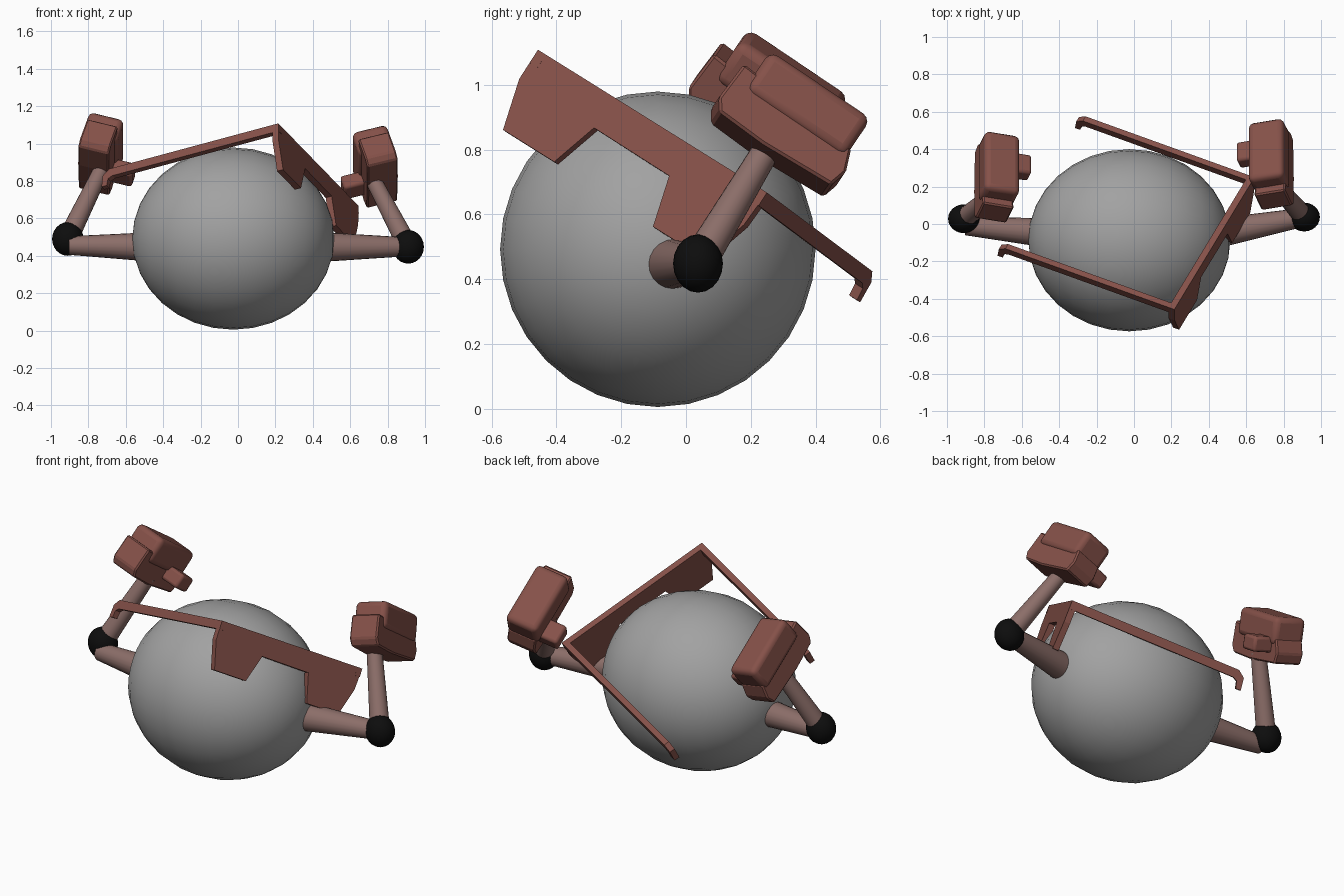
import bpy, bmesh, math
from mathutils import Vector, Matrix

if "Cube" in bpy.data.objects:
    bpy.data.objects.remove(bpy.data.objects["Cube"])


def material(name, rgb):
    m = bpy.data.materials.new(name)
    m.diffuse_color = (*rgb, 1)
    m.use_nodes = True
    m.node_tree.nodes["Principled BSDF"].inputs["Base Color"].default_value = m.diffuse_color
    return m


GREY = material("grey", (0.36, 0.36, 0.36))
RED = material("brick_red", (0.235, 0.082, 0.066))
TAN = material("dusty_pink", (0.26, 0.155, 0.14))
BLACK = material("black", (0.004, 0.004, 0.004))


def finish(bm, name, mat, smooth=None, bevel=0, segments=1):
    bmesh.ops.recalc_face_normals(bm, faces=bm.faces)
    me = bpy.data.meshes.new(name)
    bm.to_mesh(me)
    bm.free()
    ob = bpy.data.objects.new(name, me)
    bpy.context.collection.objects.link(ob)
    me.materials.append(mat)
    if bevel:
        mod = ob.modifiers.new("bevel", 'BEVEL')
        mod.width, mod.segments = bevel, segments
    if smooth:
        bpy.ops.object.select_all(action='DESELECT')
        ob.select_set(True)
        bpy.context.view_layer.objects.active = ob
        bpy.ops.object.shade_smooth_by_angle(angle=math.radians(smooth))
    return ob


def ball(name, mat, centre, radii, u=32, v=16):
    # Poles point along x
    bm = bmesh.new()
    bmesh.ops.create_uvsphere(bm, u_segments=u, v_segments=v, radius=1)
    bm.transform(Matrix.Translation(centre) @ Matrix.Diagonal((*radii, 1))
                 @ Matrix.Rotation(math.pi / 2, 4, 'Y'))
    return finish(bm, name, mat, 60)


def limb(name, a, b, r1, r2):
    a, b = Vector(a), Vector(b)
    d = b - a
    bm = bmesh.new()
    bmesh.ops.create_cone(bm, cap_ends=True, segments=20, radius1=r1,
                          radius2=r2, depth=d.length)
    bm.transform(Matrix.Translation((a + b) / 2)
                 @ d.to_track_quat('Z', 'Y').to_matrix().to_4x4())
    return finish(bm, name, TAN, 40)


def prism(name, points, offset, mat, bevel=0):
    bm = bmesh.new()
    face = bm.faces.new([bm.verts.new(p) for p in points])
    ext = bmesh.ops.extrude_face_region(bm, geom=[face], use_keep_orig=True)
    bmesh.ops.translate(bm, vec=offset,
                        verts=[g for g in ext["geom"] if isinstance(g, bmesh.types.BMVert)])
    return finish(bm, name, mat, None, bevel)


# Round body
ball("body", GREY, (-0.025, -0.087, 0.492), (0.54, 0.487, 0.487))

# Glasses: stepped front plate lying in one tilted plane
left_top, right_top = (-0.457, 1.108), (0.25, 0.667)
lens = [(-0.515, 1.018), (-0.565, 0.861), (-0.407, 0.762), (-0.284, 0.867)]
outline = [left_top] + lens + [(y + 0.463, z - 0.299) for y, z in lens] + [right_top]


def on_plate(p):
    y, z = p
    return Vector((0.216 + 0.426 * (y + 0.457) - 0.289 * (z - 1.107), y, z))


back = Vector((-0.93, 0.335, -0.25)).normalized()
prism("glasses_front", [on_plate(p) for p in outline], back * 0.035, RED)

# Glasses temples with hooked tips
across = (on_plate(right_top) - on_plate(left_top)).normalized()
down = back.cross(across).normalized()
if down.z > 0:
    down.negate()
profile = [(0, 0), (0.99, 0), (1.03, 0.03), (1.04, 0.10), (1.01, 0.10),
           (1.0, 0.06), (0.975, 0.048), (0, 0.048)]
for name, corner, s in (("temple_left", left_top, 1), ("temple_right", right_top, -1)):
    start = on_plate(corner)
    prism(name, [start + back * t + down * h for t, h in profile],
          across * 0.032 * s, RED)

# Arms and hands
palm_profile = [(-0.204, 0.002), (-0.211, -0.133), (-0.185, -0.171), (-0.019, -0.178),
                (0.228, -0.164), (0.244, -0.105), (0.216, -0.03)]
for side, s, shift in (("right", 1, Vector((0, 0, 0))),
                       ("left", -1, Vector((0, -0.068, 0.068)))):
    elbow = Vector((0.91 * s, 0.037 if s > 0 else 0.028, 0.448 if s > 0 else 0.49))
    wrist = Vector((0.72 * s, 0.255, 0.81)) + shift
    ball(side + "_elbow", BLACK, elbow, (0.084, 0.077, 0.09), 20, 12)
    tip = elbow if s > 0 else Vector((-0.90, -0.01, 0.455))
    limb(side + "_upper_arm", (0.44 * s, -0.05, 0.447), tip, 0.08, 0.05)
    limb(side + "_forearm", elbow, wrist, 0.055, 0.042)

    # Hand axes: w sideways, u along the knuckles, v out along the arm
    u = Vector((0, 0.83, -0.56)).normalized()
    w = Vector((0.95 * s, 0.2, 0.2))
    w = (w - u * w.dot(u)).normalized()
    v = w.cross(u)
    if v.z < 0:
        v.negate()
    centre = Vector((0.725 * s, 0.335, 0.93)) + shift

    def block(name, pos, size, bevel, segments):
        bm = bmesh.new()
        bmesh.ops.create_cube(bm, size=1)
        rot = Matrix((w, u, v)).transposed().to_4x4()
        where = centre + w * pos[0] + u * pos[1] + v * pos[2]
        bm.transform(Matrix.Translation(where) @ rot @ Matrix.Diagonal((*size, 1)))
        return finish(bm, name, RED, 35, bevel, segments)

    block(side + "_fingers", (0, 0.028, 0.01), (0.195, 0.375, 0.155), 0.03, 3)
    block(side + "_thumb", (-0.13, 0.12, -0.07), (0.13, 0.12, 0.085), 0.015, 2)
    prism(side + "_palm", [centre + w * -0.085 + u * a + v * b for a, b in palm_profile],
          w * 0.17, RED, 0.008)
